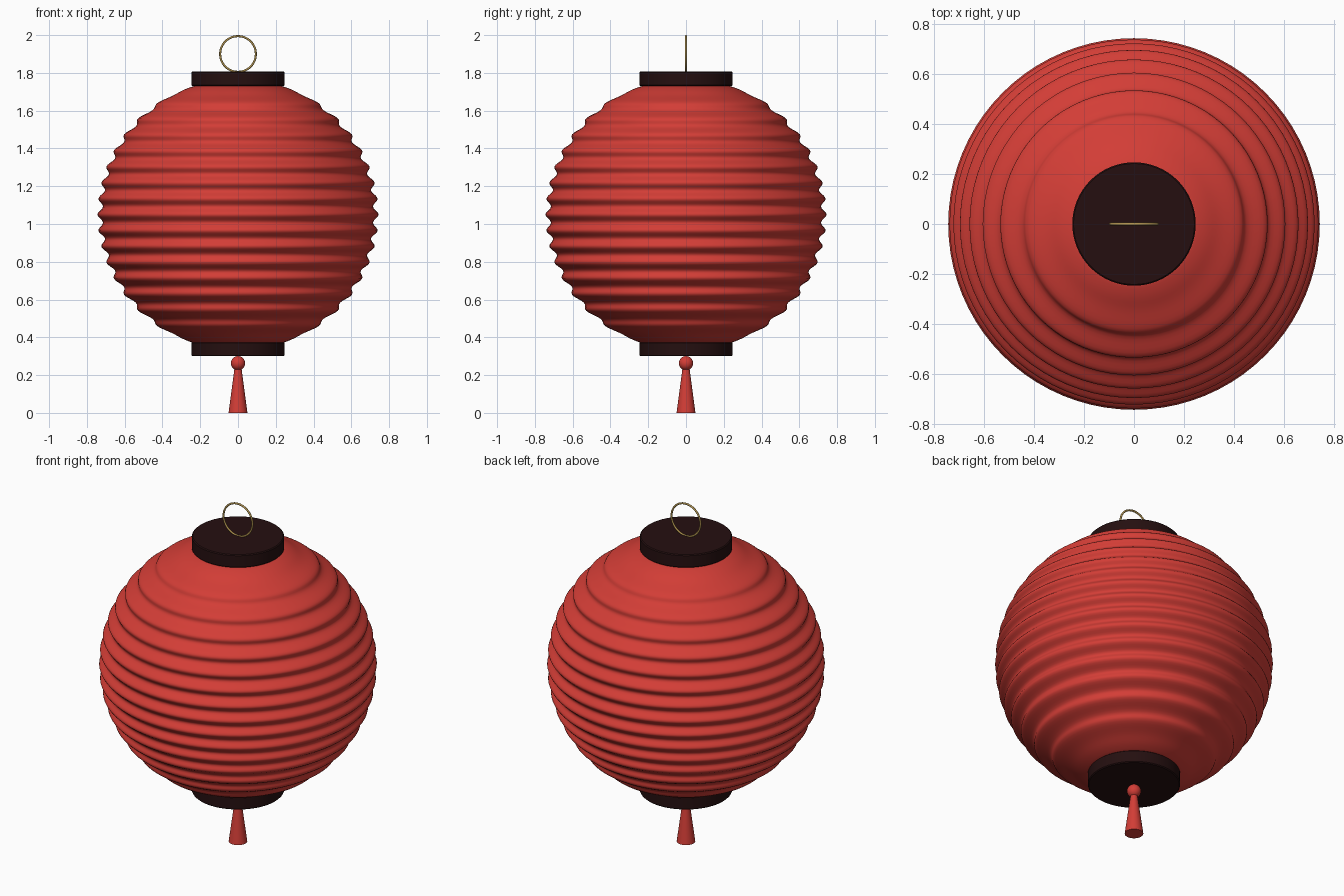
import bpy, bmesh, math

if "Cube" in bpy.data.objects:
    bpy.data.objects.remove(bpy.data.objects["Cube"])


def material(name, rgb):
    m = bpy.data.materials.new(name)
    m.diffuse_color = (*rgb, 1.0)
    m.use_nodes = True
    m.node_tree.nodes["Principled BSDF"].inputs["Base Color"].default_value = m.diffuse_color
    return m


RED = material("red_paper", (0.65, 0.047, 0.037))
DARK = material("dark_wood", (0.018, 0.0048, 0.005))
GOLD = material("brass", (0.42, 0.28, 0.075))


def finish(obj, name, mat, angle=40):
    obj.name = name
    obj.data.materials.append(mat)
    bpy.ops.object.select_all(action="DESELECT")
    obj.select_set(True)
    bpy.context.view_layer.objects.active = obj
    bpy.ops.object.shade_smooth_by_angle(angle=math.radians(angle))
    return obj


def lathe(name, profile, mat, sides=64, angle=40):
    """Turn an (r, z) profile, listed bottom to top, around the z axis."""
    bm = bmesh.new()
    rings = []
    for r, z in profile:
        rings.append([bm.verts.new((r * math.cos(2 * math.pi * i / sides),
                                    r * math.sin(2 * math.pi * i / sides), z))
                      for i in range(sides)])
    for low, high in zip(rings, rings[1:]):
        for i in range(sides):
            j = (i + 1) % sides
            bm.faces.new((low[i], low[j], high[j], high[i]))
    bm.faces.new(rings[0][::-1])
    bm.faces.new(rings[-1])
    mesh = bpy.data.meshes.new(name)
    bm.to_mesh(mesh)
    bm.free()
    obj = bpy.data.objects.new(name, mesh)
    bpy.context.collection.objects.link(obj)
    return finish(obj, name, mat, angle)


# Ribbed paper globe: an ellipse with a ripple that fades at both ends
CENTRE, HALF, RIB = 1.05, 0.68, 0.085
profile = []
STEPS = 160
for k in range(STEPS + 1):
    d = -HALF + 2 * HALF * k / STEPS
    fade = min(1.0, (HALF - abs(d)) / 0.1)
    r = 0.73 * math.sqrt(1 - (d / 0.718) ** 2)
    r += 0.014 * fade * math.cos(2 * math.pi * d / RIB)
    profile.append((r, CENTRE + d))
lathe("paper_globe", profile, RED, sides=80, angle=80)

# End caps
for name, z0, z1 in (("bottom_cap", 0.30, 0.375), ("top_cap", 1.73, 1.807)):
    b = 0.005
    lathe(name, [(0.247 - b, z0), (0.247, z0 + b),
                 (0.247, z1 - b), (0.247 - b, z1)], DARK)

# Hanging ring
bpy.ops.mesh.primitive_torus_add(major_radius=0.0945, minor_radius=0.0055,
                                 major_segments=48, minor_segments=10,
                                 location=(0, 0, 1.9),
                                 rotation=(math.pi / 2, 0, 0))
finish(bpy.context.object, "hanging_ring", GOLD, 60)

# Tassel: bead and flared skirt
bpy.ops.mesh.primitive_uv_sphere_add(segments=24, ring_count=16, radius=0.038,
                                     location=(0, 0, 0.263))
finish(bpy.context.object, "tassel_bead", RED)
lathe("tassel_skirt", [(0.05, 0.0), (0.018, 0.24)], RED, sides=24)
